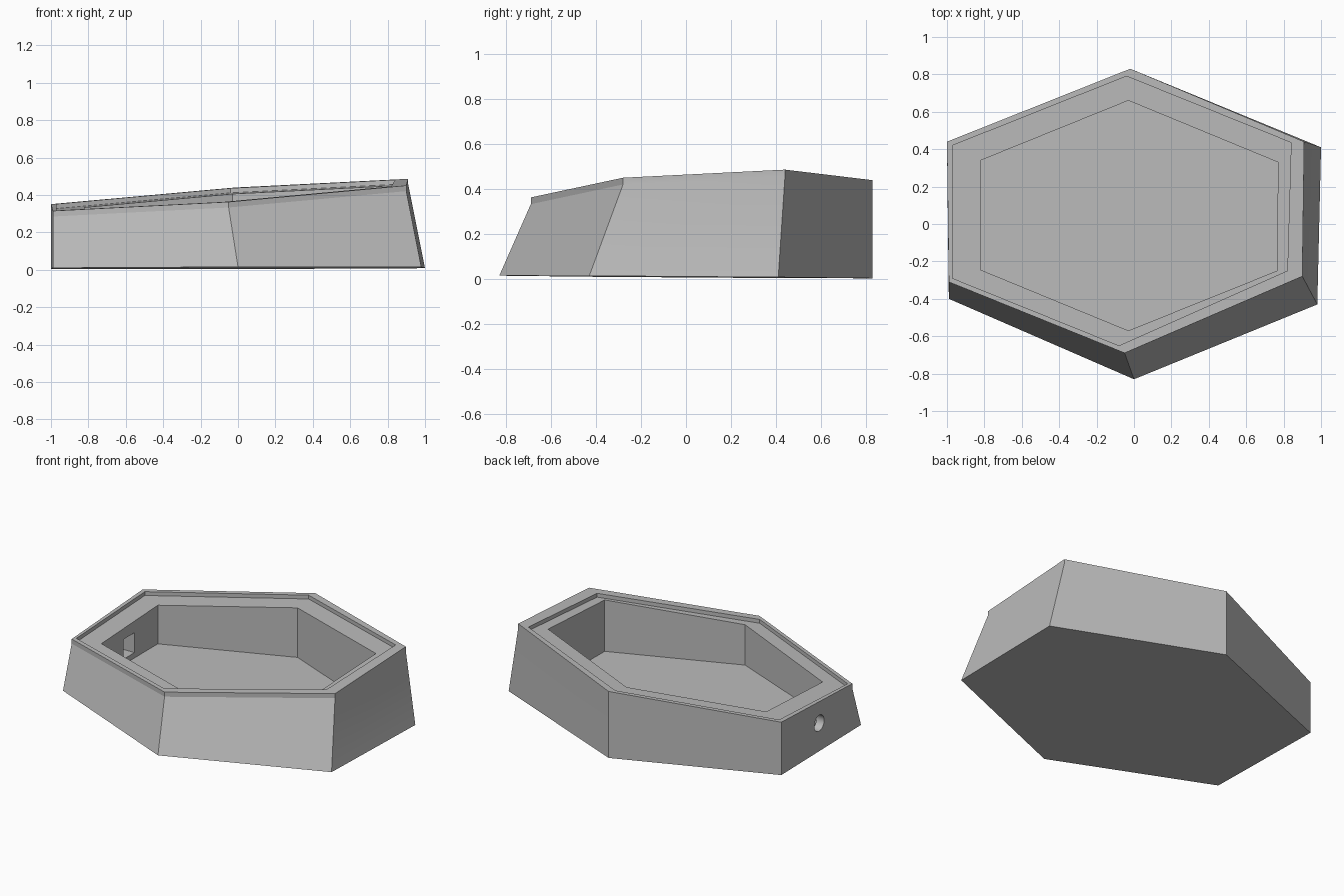
import bpy
import bmesh
from math import pi
from mathutils import Matrix

cube = bpy.data.objects.get("Cube")
if cube:
    bpy.data.objects.remove(cube)

grey = bpy.data.materials.new("plain grey")
grey.use_nodes = True
COLOUR = (0.5, 0.5, 0.5, 1)
grey.diffuse_color = COLOUR
grey.node_tree.nodes["Principled BSDF"].inputs["Base Color"].default_value = COLOUR

# Plan outlines, counter-clockwise from the front point
BASE = [(0, -.83), (.98, -.43), (1, .41), (-.02, .83), (-1, .44), (-.99, -.40)]
RIM = [(-.05, -.69), (.90, -.28), (.91, .44), (-.02, .83), (-1, .44), (-.99, -.31)]
RECESS = [(-.08, -.65), (.82, -.25), (.84, .435), (-.04, .79), (-.97, .42), (-.97, -.29)]
CAVITY = [(-.03, -.57), (.765, -.25), (.77, .33), (-.03, .66), (-.82, .34), (-.82, -.245)]


def base_z(x, y):
    return max(0, .009 + .002 * x - .007 * y)


def rim_z(x, y, drop=0):
    return .40 + .071 * x + .049 * y - drop


def finish(name, bm):
    bmesh.ops.recalc_face_normals(bm, faces=bm.faces)
    mesh = bpy.data.meshes.new(name)
    bm.to_mesh(mesh)
    bm.free()
    mesh.materials.append(grey)
    obj = bpy.data.objects.new(name, mesh)
    bpy.context.collection.objects.link(obj)
    return obj


# Tray shell: outer wall, vertical rim band, recessed ledge and deep cavity
bm = bmesh.new()
sections = [
    (BASE, base_z),
    (RIM, lambda x, y: rim_z(x, y, .03)),
    (RIM, rim_z),
    (RECESS, rim_z),
    (RECESS, lambda x, y: rim_z(x, y, .025)),
    (CAVITY, lambda x, y: rim_z(x, y, .025)),
    (CAVITY, lambda x, y: .08),
]
rings = [[bm.verts.new((x, y, height(x, y))) for x, y in outline]
         for outline, height in sections]
for low, high in zip(rings, rings[1:]):
    for i in range(len(low)):
        j = (i + 1) % len(low)
        bm.faces.new((low[i], low[j], high[j], high[i]))
bm.faces.new(reversed(rings[0]))
bm.faces.new(rings[-1])
tray = finish("hexagonal_tray", bm)

# Cable port: round hole outside, square pocket inside
bm = bmesh.new()
bmesh.ops.create_cone(bm, cap_ends=True, segments=32, radius1=.052, radius2=.052, depth=.4,
                      matrix=Matrix.Translation((-.95, .04, .19)) @ Matrix.Rotation(pi / 2, 4, "Y"))
round_port = finish("round_port_cutter", bm)
bm = bmesh.new()
bmesh.ops.create_cube(bm, size=1, matrix=Matrix.Translation((-.85, .04, .18))
                      @ Matrix.Diagonal((.18, .115, .13, 1)))
square_port = finish("square_port_cutter", bm)

for cutter in (round_port, square_port):
    cutter.hide_render = True
    cut = tray.modifiers.new("port", "BOOLEAN")
    cut.operation = "DIFFERENCE"
    cut.solver = "EXACT"
    cut.object = cutter

# Bake the cuts and drop the cutters
depsgraph = bpy.context.evaluated_depsgraph_get()
baked = bpy.data.meshes.new_from_object(tray.evaluated_get(depsgraph))
tray.modifiers.clear()
tray.data = baked
for cutter in (round_port, square_port):
    bpy.data.objects.remove(cutter)

# Flat walls with a smooth round bore
bpy.ops.object.select_all(action="DESELECT")
tray.select_set(True)
bpy.context.view_layer.objects.active = tray
bpy.ops.object.shade_smooth_by_angle(angle=pi / 12)
